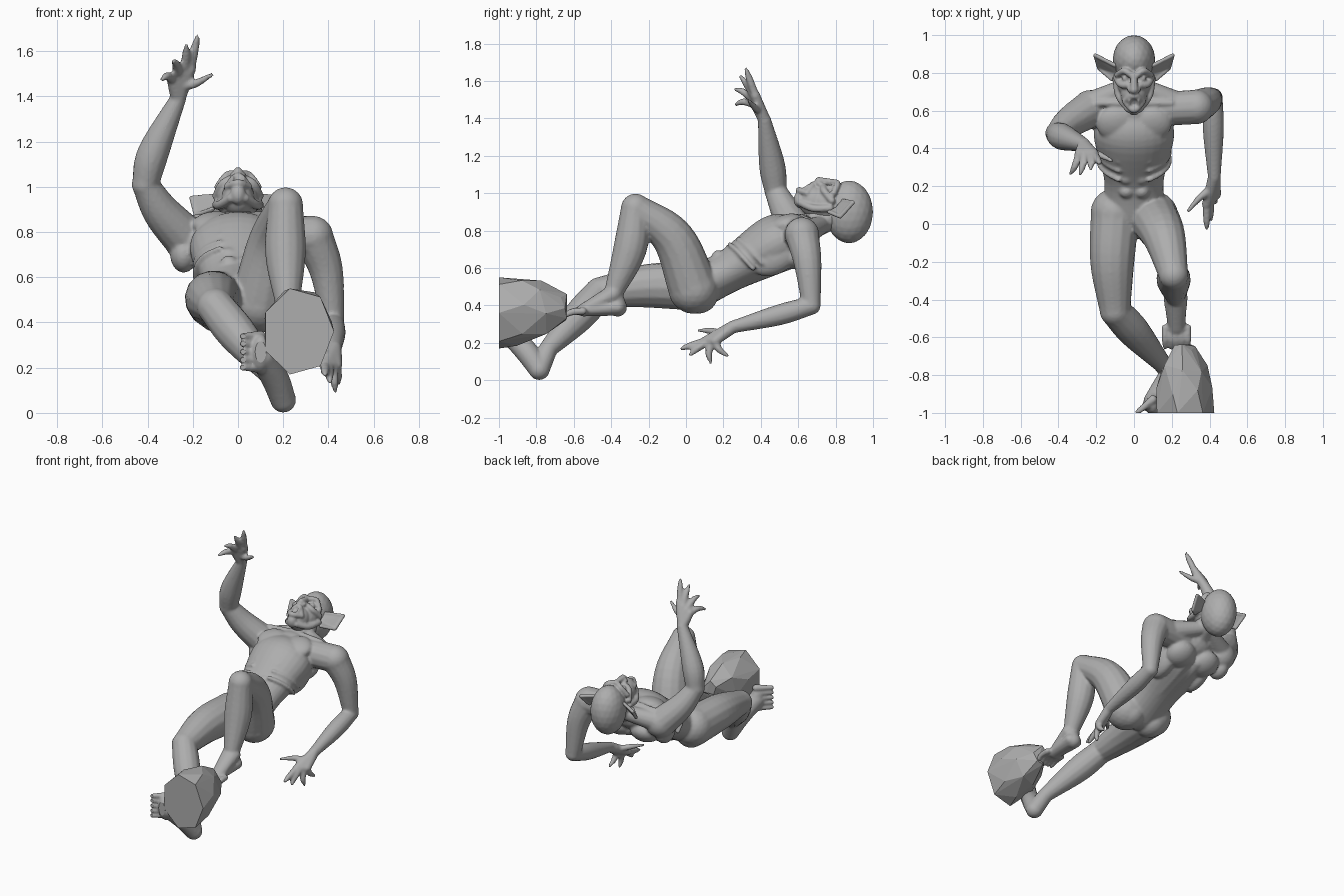
import bpy, bmesh, math
from mathutils import Vector, Matrix

cube = bpy.data.objects.get("Cube")
if cube:
    bpy.data.objects.remove(cube)

stone = bpy.data.materials.new("stone_grey")
stone.use_nodes = True
grey = (.42, .42, .42, 1)
stone.diffuse_color = grey
stone.node_tree.nodes["Principled BSDF"].inputs["Base Color"].default_value = grey

# Unit sphere reused by every rounded form
unit = bmesh.new()
bmesh.ops.create_icosphere(unit, subdivisions=3, radius=1)
unit.verts.index_update()
sphere_points = [v.co.copy() for v in unit.verts]
sphere_faces = [[v.index for v in f.verts] for f in unit.faces]
unit.free()


def ball(form, centre, radii, tilt=0):
    """Ellipsoid, tilted about the x axis by degrees."""
    matrix = Matrix.Translation(centre) @ Matrix.Rotation(math.radians(tilt), 4, 'X')
    matrix = matrix @ Matrix.Diagonal((*radii, 1))
    points = [form.verts.new(matrix @ p) for p in sphere_points]
    for face in sphere_faces:
        form.faces.new([points[i] for i in face])


def limb(form, joints, radii, width=1, steps=6, sides=14):
    """Smooth round-ended tube through the joints, with a radius at each joint."""
    path = [Vector((*joint, radius)) for joint, radius in zip(joints, radii)]
    path = [2 * path[0] - path[1]] + path + [2 * path[-1] - path[-2]]
    spine = []
    for before, start, end, after in zip(path, path[1:], path[2:], path[3:]):
        for step in range(steps):
            t = step / steps
            bend_in, bend_out = (end - before) / 2, (after - start) / 2
            point = start.lerp(end, t * t * (3 - 2 * t))
            spine.append(point + bend_in * t * (1 - t) ** 2 - bend_out * t * t * (1 - t))
    spine.append(path[-2])
    across = (spine[1] - spine[0]).xyz.orthogonal()
    rings = []
    for i, point in enumerate(spine):
        along = (spine[min(i + 1, len(spine) - 1)] - spine[max(i - 1, 0)]).xyz.normalized()
        across = (across - along * across.dot(along)).normalized()
        other = along.cross(across)
        ring = []
        for k in range(sides):
            angle = math.tau * k / sides
            offset = (across * math.cos(angle) + other * math.sin(angle)) * point.w
            offset.x *= width
            ring.append(form.verts.new(point.xyz + offset))
        rings.append(ring)
    for low, high in zip(rings, rings[1:]):
        for k in range(sides):
            form.faces.new((low[k - 1], low[k], high[k], high[k - 1]))
    form.faces.new(rings[0][::-1])
    form.faces.new(rings[-1])
    for tip in (spine[0], spine[-1]):
        ball(form, tip.xyz, (tip.w * width, tip.w, tip.w))


def hand(form, wrist, knuckles, spread, first, last, thumb):
    """Palm with four clawed fingers fanned from first to last, and a thumb."""
    wrist, knuckles, spread = Vector(wrist), Vector(knuckles), Vector(spread)
    first, last, thumb = Vector(first), Vector(last), Vector(thumb)
    taper = (.022, .019, .01)
    for finger in range(4):
        t = finger / 3
        base = knuckles + spread * (t - .5)
        reach = first.lerp(last, t).normalized() * first.length * (1 - t / 4)
        bend = base + reach * .55 + first * .1
        limb(form, [wrist, base], (.034, .026))
        limb(form, [base, bend, base + reach], taper)
    root = wrist.lerp(knuckles, .5)
    limb(form, [root, root + thumb * .5 - first * .1, root + thumb], taper)


def finish(form, name, voxel=0):
    """Fuse the forms into one skin, cut it flat at the front and link it."""
    mesh = bpy.data.meshes.new(name)
    form.to_mesh(mesh)
    form.free()
    part = bpy.data.objects.new(name, mesh)
    bpy.context.collection.objects.link(part)
    if voxel:
        fuse = part.modifiers.new("fuse", 'REMESH')
        fuse.mode, fuse.voxel_size = 'VOXEL', voxel
        relax = part.modifiers.new("relax", 'SMOOTH')
        relax.factor, relax.iterations = .5, 3
        graph = bpy.context.evaluated_depsgraph_get()
        mesh = bpy.data.meshes.new_from_object(part.evaluated_get(graph))
        part.modifiers.clear()
        part.data = mesh
        cut = bmesh.new()
        cut.from_mesh(mesh)
        everything = cut.verts[:] + cut.edges[:] + cut.faces[:]
        front = Vector((0, -1, 0))
        bmesh.ops.bisect_plane(cut, geom=everything, plane_co=front,
                               plane_no=front, clear_outer=True)
        bmesh.ops.holes_fill(cut, edges=[e for e in cut.edges if e.is_boundary])
        cut.to_mesh(mesh)
        cut.free()
    mesh.materials.clear()
    mesh.materials.append(stone)
    for face in mesh.polygons:
        face.use_smooth = bool(voxel) and face.normal.y > -.999


# Torso and neck
body = bmesh.new()
pelvis, waist, chest, collar = (0, .06, .5), (0, .24, .59), (0, .48, .73), (0, .6, .78)
limb(body, [pelvis, waist, chest, collar], (.12, .115, .155, .11), width=1.38, sides=28)
limb(body, [collar, (0, .68, .83), (0, .78, .88)], (.1, .075, .075))

for side in (-1, 1):
    # Chest plates, shoulder blades, flanks and buttocks
    ball(body, (side * .095, .53, .835), (.105, .095, .05), tilt=20)
    ball(body, (side * .1, .6, .67), (.1, .1, .07), tilt=25)
    ball(body, (side * .14, .48, .66), (.06, .14, .09), tilt=30)
    ball(body, (side * .09, .06, .45), (.095, .11, .095))
    # Neck-to-shoulder muscle, collarbone and back column
    limb(body, [(side * .05, .72, .83), (side * .25, .62, .78)], (.05, .075))
    limb(body, [(side * .02, .64, .87), (side * .2, .64, .86)], (.02, .018))
    limb(body, [(side * .035, .2, .5), (side * .04, .6, .66)], (.04, .05))
    # Belly muscles in rows
    for row in range(4):
        ball(body, (side * .04, .17 + row * .07, .665 + row * .036), (.038, .034, .03), tilt=27)
    # Ribs wrapped around the side of the cage
    up = Vector((0, -.45, .89))
    for rib in range(5):
        middle = Vector(waist).lerp(Vector(chest), .2 + rib / 5)
        arc = []
        for step in range(4):
            angle = math.radians(65 - 25 * step)
            outward = Vector((side * .19 * math.cos(angle), step * .02, 0))
            arc.append(middle + outward + up * .135 * math.sin(angle))
        limb(body, arc, [.013] * 4)

# Raised right arm
shoulder, elbow, wrist = (-.23, .61, .77), (-.41, .48, 1.01), (-.265, .42, 1.39)
limb(body, [shoulder, (-.34, .54, .89), elbow], (.1, .083, .06))
limb(body, [elbow, (-.375, .46, 1.15), wrist], (.06, .07, .036))
ball(body, (-.24, .58, .7), (.06, .08, .08))
hand(body, wrist, knuckles=(-.25, .37, 1.5), spread=(-.08, 0, -.05),
     first=(.03, -.05, .14), last=(-.04, -.09, 0), thumb=(.14, -.06, .05))

# Lowered left arm
shoulder, elbow, wrist = (.33, .62, .78), (.42, .67, .4), (.425, .25, .285)
limb(body, [collar, shoulder], (.09, .092))
limb(body, [shoulder, (.39, .65, .63), elbow], (.092, .075, .05))
limb(body, [elbow, (.42, .5, .35), wrist], (.05, .056, .034))
hand(body, wrist, knuckles=(.41, .13, .21), spread=(.05, .05, 0),
     first=(0, -.13, -.04), last=(.01, .06, -.07), thumb=(-.13, -.12, .02))

# Bent left leg and foot
hip, knee, ankle, toes = (.1, .04, .49), (.21, -.27, .92), (.22, -.39, .46), (.225, -.55, .375)
heel = (.22, -.365, .39)
limb(body, [hip, (.16, -.07, .76), knee], (.135, .113, .078))
limb(body, [knee, (.21, -.3, .7), ankle], (.078, .09, .05))
limb(body, [ankle, heel], (.05, .05))
limb(body, [ankle, toes], (.05, .034), width=1.3)
limb(body, [heel, toes], (.045, .034), width=1.4)

# Stretched right leg and foot
hip, knee, ankle, heel = (-.1, .06, .5), (-.1, -.46, .47), (.145, -.735, .17), (.2, -.785, .058)
limb(body, [hip, (-.115, -.2, .505), knee], (.13, .118, .082))
limb(body, [knee, (0, -.57, .345), ankle], (.082, .086, .05))
limb(body, [ankle, heel], (.05, .057))
limb(body, [heel, (.165, -.85, .15), (.11, -.94, .25)], (.057, .062, .06))
ball(body, (.1, -.95, .26), (.045, .06, .09), tilt=10)

# Toes of both feet
for toe in range(5):
    x, z = .165 + toe * .03, .2 + toe * .035
    limb(body, [(x, -.55, .37), (x, -.61, .365), (x, -.655, .34)], (.02, .019, .012))
    limb(body, [(.1, -.93, z), (.02, -.995, z)], (.024, .014))
finish(body, "body", voxel=.009)

# Head: skull, cheeks, muzzle and chin
head = bmesh.new()
ball(head, (0, .872, .9), (.112, .128, .168))
ball(head, (0, .76, .94), (.092, .11, .1))
ball(head, (0, .69, .955), (.072, .085, .085))
ball(head, (0, .61, .965), (.035, .035, .045))
# Nose and the two lips of the open mouth
limb(head, [(0, .79, 1.06), (0, .71, 1.065)], (.016, .022))
for middle in ((0, .605, 1.015), (0, .68, 1.045)):
    limb(head, [(-.048, .648, 1), middle, (.048, .648, 1)], (.016, .019, .016))
for side in (-1, 1):
    # Brow, cheekbone and jaw line
    brow = [(side * .012, .785, 1.058), (side * .05, .81, 1.05), (side * .088, .79, 1)]
    cheek = [(side * .03, .735, 1.035), (side * .07, .74, 1.01), (side * .095, .78, .96)]
    jaw = [(side * .095, .77, .92), (side * .08, .68, .92), (side * .03, .61, .95)]
    for ridge, radius in ((brow, .017), (cheek, .019), (jaw, .02)):
        limb(head, ridge, [radius] * 3)
    # Nostril, eye and fang
    ball(head, (side * .02, .712, 1.052), (.015, .018, .016))
    ball(head, (side * .045, .77, 1.025), (.02, .018, .02))
    limb(head, [(side * .025, .625, 1.02), (side * .025, .655, 1.045)], (.008, .006))
finish(head, "head", voxel=.0065)

# Pointed ears: ribs fan from the root to a thick rim
for side, name in ((-1, "right_ear"), (1, "left_ear")):
    ear = bmesh.new()
    root = Vector((side * .095, .8, .915))
    rim = [Vector((side * x, y, z)) for x, y, z in
           ((.1, .84, .96), (.205, .893, .95), (.185, .825, .875), (.115, .765, .9))]
    for start, end in zip(rim, rim[1:]):
        limb(ear, [start, end], (.011, .011))
        for rib in range(8):
            limb(ear, [root, start.lerp(end, rib / 7)], (.009, .008), steps=2, sides=8)
    finish(ear, name, voxel=.005)

# Faceted rock: uneven rings that shrink away from the flat front
rock = bmesh.new()
sides, rings = 7, 4
for ring in range(rings):
    t = ring / (rings - 1)
    size = math.sqrt(1 - (t * .93) ** 2)
    for corner in range(sides):
        angle = math.tau * corner / sides + .2 * math.sin(ring * 2)
        wobble = .02 * math.sin(corner * 2 + ring) * min(ring, 1)
        rock.verts.new((.265 + .16 * size * math.cos(angle), t * .35 - 1 + wobble,
                        .36 + .03 * t + .195 * size * math.sin(angle)))
bmesh.ops.convex_hull(rock, input=rock.verts[:])
bmesh.ops.delete(rock, geom=[v for v in rock.verts if not v.link_faces], context='VERTS')
finish(rock, "rock")
